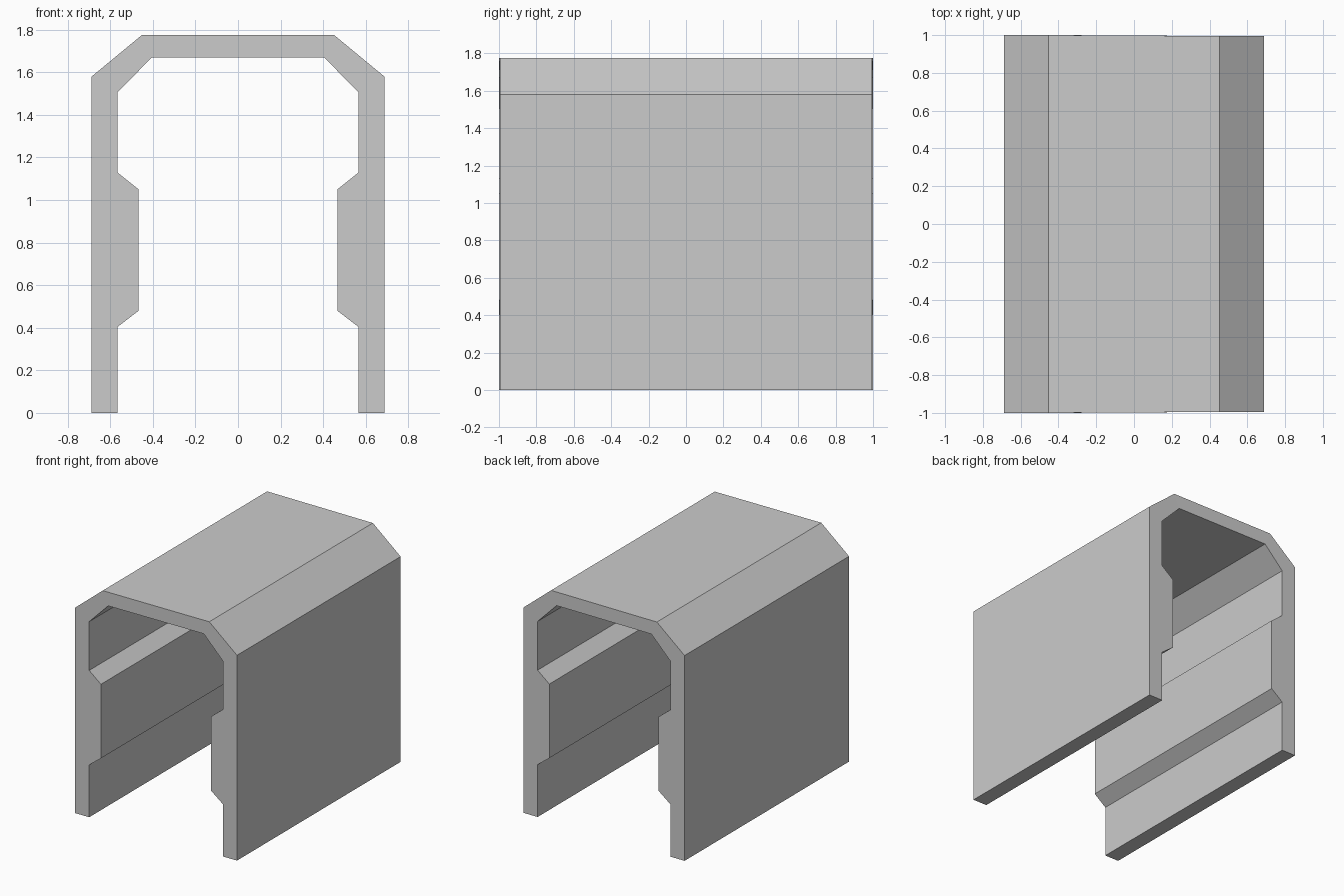
import bpy, bmesh

cube = bpy.data.objects.get("Cube")
if cube:
    bpy.data.objects.remove(cube, do_unlink=True)

# Single plain grey finish
GREY = (0.6, 0.6, 0.6, 1)
mat = bpy.data.materials.new("plain grey")
mat.use_nodes = True
mat.diffuse_color = GREY
mat.node_tree.nodes["Principled BSDF"].inputs["Base Color"].default_value = GREY

# Half of the arch section (x, z): outer wall and roof, then inner lining
outer = [(0.688, 0), (0.688, 1.58), (0.452, 1.775)]
inner = [(0.405, 1.67), (0.567, 1.505), (0.567, 1.13), (0.467, 1.05),
         (0.467, 0.48), (0.567, 0.403), (0.567, 0)]


def mirrored(points):
    return [(-x, z) for x, z in reversed(points)]


section = outer + mirrored(outer) + mirrored(inner) + inner

# Arched shell: section swept front to back
bm = bmesh.new()
profile = bm.faces.new([bm.verts.new((x, -1, z)) for x, z in section])
sweep = bmesh.ops.extrude_face_region(bm, geom=[profile], use_keep_orig=True)
for v in sweep["geom"]:
    if isinstance(v, bmesh.types.BMVert):
        v.co.y = 1

# The left wall is a touch shorter at both ends
for v in bm.verts:
    if v.co.x > 0:
        v.co.y *= 0.995

# Split the end caps into flat pieces
caps = [f for f in bm.faces if len(f.verts) > 4]
bmesh.ops.triangulate(bm, faces=caps)
bmesh.ops.recalc_face_normals(bm, faces=bm.faces)

mesh = bpy.data.meshes.new("arched_shell")
bm.to_mesh(mesh)
bm.free()
mesh.materials.append(mat)
shell = bpy.data.objects.new("arched_shell", mesh)
bpy.context.collection.objects.link(shell)
